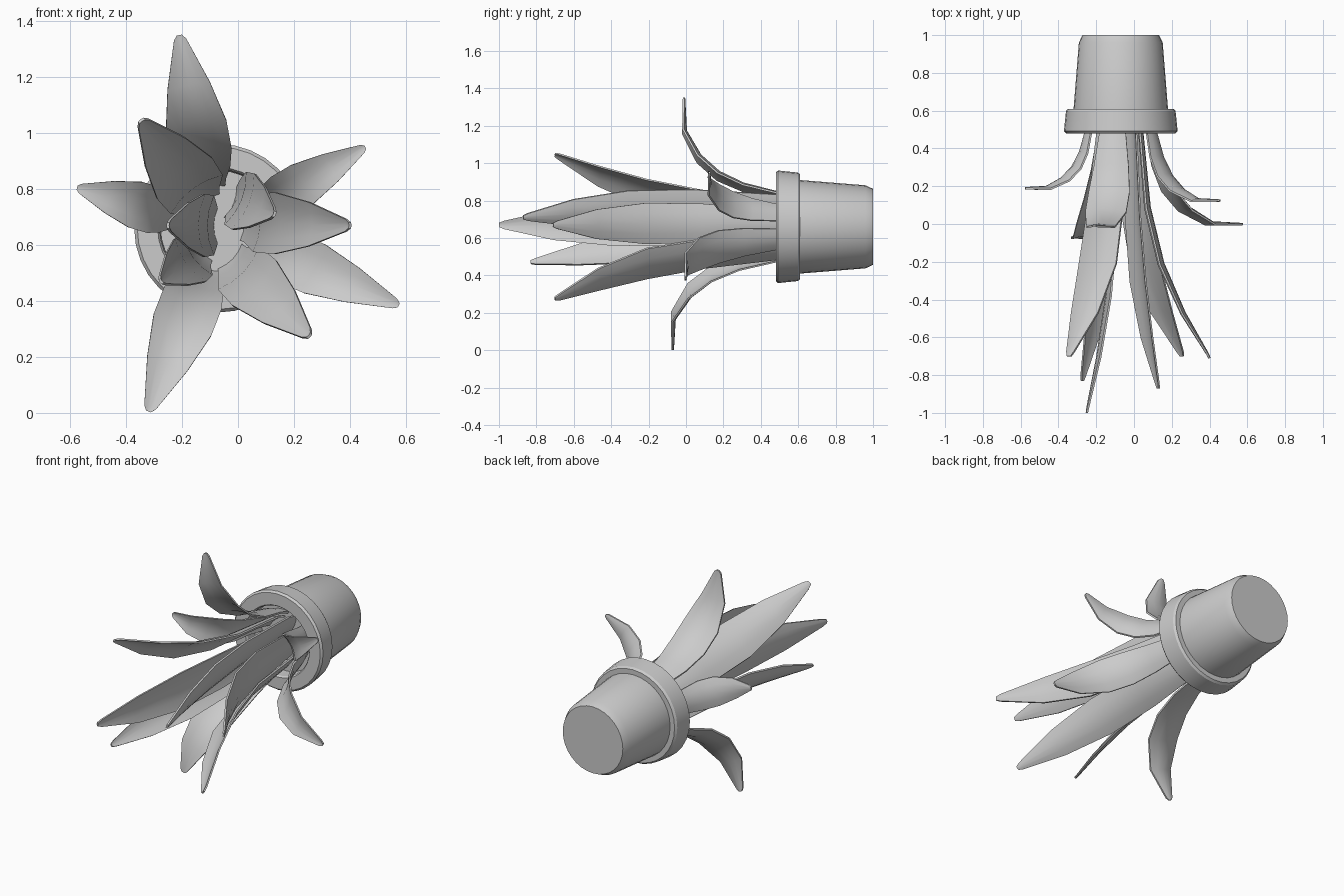
import bpy, bmesh, math
from mathutils import Vector

if "Cube" in bpy.data.objects:
    bpy.data.objects.remove(bpy.data.objects["Cube"])

CX, CZ = -0.07, 0.66      # pot axis, running along y
MOUTH = 0.48              # y of the pot opening


def finish(name, bm, angle):
    bmesh.ops.recalc_face_normals(bm, faces=bm.faces)
    me = bpy.data.meshes.new(name)
    bm.to_mesh(me)
    bm.free()
    ob = bpy.data.objects.new(name, me)
    bpy.context.collection.objects.link(ob)
    bpy.ops.object.select_all(action='DESELECT')
    ob.select_set(True)
    bpy.context.view_layer.objects.active = ob
    bpy.ops.object.shade_smooth_by_angle(angle=math.radians(angle))
    return ob


def lathe(name, profile, steps=32):
    bm = bmesh.new()
    vs = [bm.verts.new((CX + r, y, CZ)) for r, y in profile]
    es = [bm.edges.new(p) for p in zip(vs, vs[1:])]
    bmesh.ops.spin(bm, geom=vs + es, cent=(CX, 0, CZ), axis=(0, 1, 0),
                   angle=math.tau, steps=steps, use_merge=True)
    bmesh.ops.remove_doubles(bm, verts=bm.verts, dist=1e-5)
    return finish(name, bm, 30)


def leaf(name, base, tip, tip_y, width, shape):
    """base and tip are (x, z) in the front view; shape rows are
    (outward fraction, length fraction, width fraction)."""
    b, t = Vector((base[0], 0, base[1])), Vector((tip[0], 0, tip[1]))
    d = (t - b).normalized()
    side = d.cross(Vector((0, 1, 0)))
    pts = [b.lerp(t, u) + Vector((0, MOUTH + (tip_y - MOUTH) * v, 0))
           for u, v, w in shape]
    pts.insert(0, b.lerp(Vector((CX, 0, CZ)), 0.2) + Vector((0, 0.58, 0)))
    widths = [shape[0][2] * 0.8] + [s[2] for s in shape]
    bm = bmesh.new()
    sides = []
    for offset in (-0.005, 0.005):
        rows = []
        for i, (p, w) in enumerate(zip(pts, widths)):
            tan = (pts[min(i + 1, len(pts) - 1)] - pts[max(i - 1, 0)]).normalized()
            n = tan.cross(side)
            if n.dot(d + Vector((0, 1, 0))) > 0:
                n = -n
            h = w * width / 2
            rows.append([bm.verts.new(p + side * h * k
                                      + n * (h * 0.22 * (k * k - 0.35) + offset))
                         for k in (-1, -0.5, 0, 0.5, 1)])
        for r0, r1 in zip(rows, rows[1:]):
            for k in range(4):
                bm.faces.new((r0[k], r0[k + 1], r1[k + 1], r1[k]))
        sides.append([r[0] for r in rows] + rows[-1][1:]
                     + [r[-1] for r in rows[-2::-1]] + rows[0][-2:0:-1])
    # thin edge joining the upper and lower side
    lo, up = sides
    for i in range(len(lo)):
        j = (i + 1) % len(lo)
        bm.faces.new((lo[i], lo[j], up[j], up[i]))
    return finish(name, bm, 35)


# pot with a stepped rim, open towards the front
lathe("pot", [(0, 1.0), (0.203, 1.0), (0.222, 0.96), (0.25, 0.61), (0.28, 0.61),
              (0.290, 0.598), (0.301, 0.492), (0.29, 0.48), (0.217, 0.48),
              (0.21, 0.49), (0.205, 0.66), (0, 0.66)])
lathe("soil", [(0, 0.555), (0.207, 0.555)])

# outer leaves bending away from the pot
bent = [(0, 0, .65), (.08, .35, .85), (.2, .62, 1), (.38, .83, 1),
        (.65, .99, .7), (.97, 1, .2), (1, 1, .08)]
for i, (base, tip, y, w) in enumerate([
        ((-.115, .84), (-.21, 1.35), -.01, .22),
        ((-.25, .71), (-.575, .805), .19, .17),
        ((-.13, .49), (-.32, .005), -.07, .22),
        ((.10, .59), (.575, .385), 0, .19),
        ((.10, .74), (.455, .95), .125, .16)]):
    leaf(f"outer_leaf_{i + 1}", base, tip, y, w, bent)

# inner leaves reaching forwards
long = [(0, 0, .65), (.1, .33, .95), (.3, .58, 1), (.62, .8, .72),
        (.97, .98, .2), (1, 1, .1)]
for i, (base, tip, y, w) in enumerate([
        ((-.14, .77), (-.345, 1.045), -.70, .245),
        ((.04, .68), (.40, .67), -.71, .22),
        ((-.01, .53), (.255, .275), -.70, .225),
        ((-.09, .67), (-.25, .67), -1.0, .225),
        ((-.005, .765), (.13, .71), -.87, .215),
        ((-.145, .565), (-.275, .47), -.83, .19)]):
    leaf(f"inner_leaf_{i + 1}", base, tip, y, w, long)
